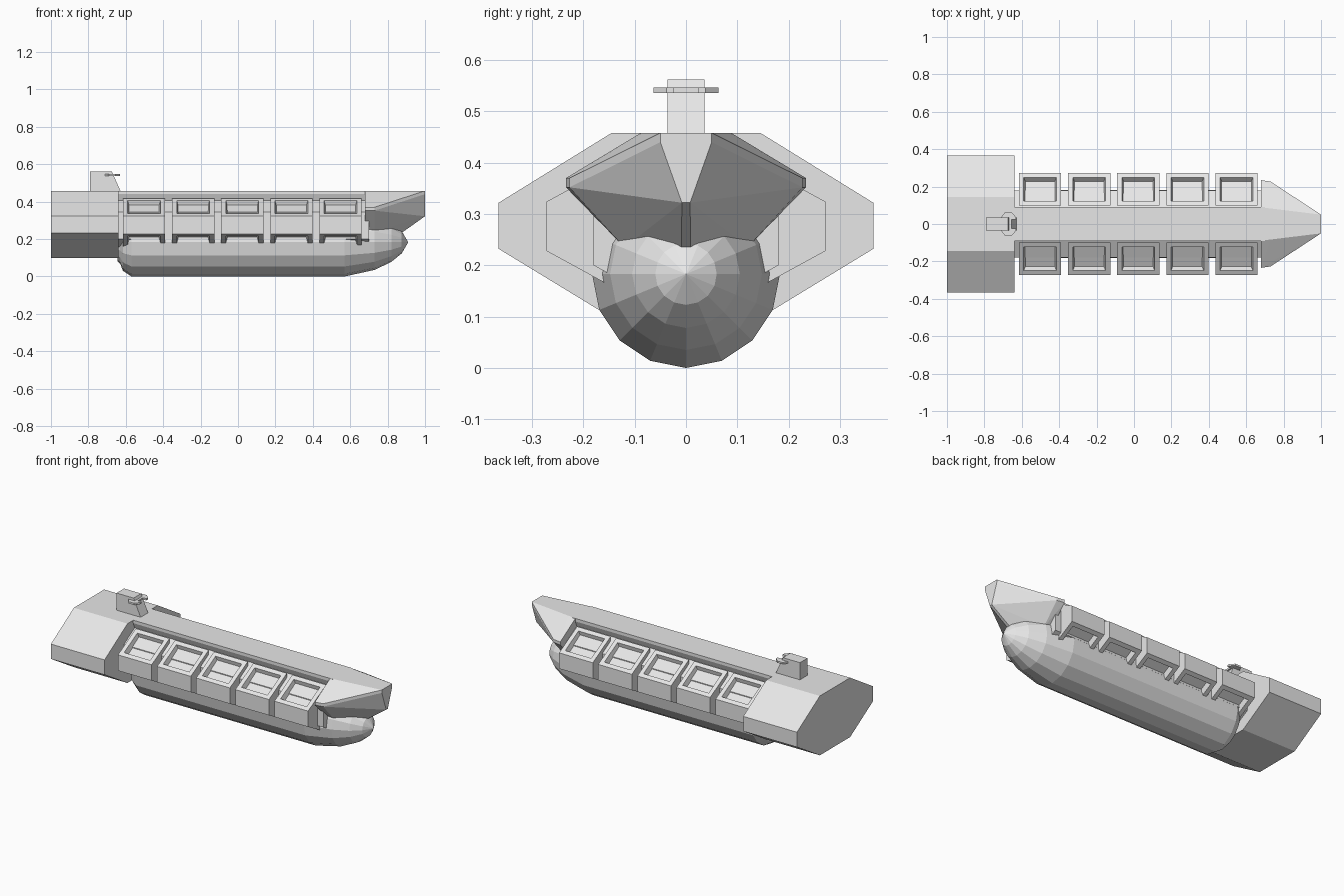
import bpy, bmesh, math
from mathutils import Vector

cube = bpy.data.objects.get("Cube")
if cube:
    bpy.data.objects.remove(cube, do_unlink=True)

grey = bpy.data.materials.new("hull_grey")
grey.use_nodes = True
COLOUR = (0.8, 0.8, 0.8, 1)
grey.diffuse_color = COLOUR
grey.node_tree.nodes["Principled BSDF"].inputs["Base Color"].default_value = COLOUR


def finish(name, bm):
    """Turn a bmesh into a flat shaded grey object."""
    bmesh.ops.recalc_face_normals(bm, faces=bm.faces[:])
    mesh = bpy.data.meshes.new(name)
    bm.to_mesh(mesh)
    bm.free()
    mesh.materials.append(grey)
    obj = bpy.data.objects.new(name, mesh)
    bpy.context.collection.objects.link(obj)
    return obj


def mirrored(half):
    """Close a right-hand half outline across the centre plane."""
    return half + [(-y, z) for y, z in reversed(half)]


def loft(sections):
    """Skin between equal rings of points and cap both ends."""
    bm = bmesh.new()
    rings = [[bm.verts.new(p) for p in s] for s in sections]
    for a, b in zip(rings, rings[1:]):
        for i in range(len(a)):
            j = (i + 1) % len(a)
            bm.faces.new((a[i], a[j], b[j], b[i]))
    bm.faces.new(rings[0])
    bm.faces.new(rings[-1])
    return bm


def beam(x0, x1, outline):
    """Prism along x from a (y, z) outline."""
    return loft([[(x, y, z) for y, z in outline] for x in (x0, x1)])


# Stern block
finish("stern_block", beam(-1, -0.64, mirrored(
    [(0.145, 0.458), (0.365, 0.322), (0.365, 0.232), (0.145, 0.098)])))

# Overhanging spine and the core behind the cargo modules
finish("spine", beam(-0.65, 0.7, mirrored(
    [(0.09, 0.458), (0.09, 0.44), (0.05, 0.34)])))
finish("core", beam(-0.65, 0.7, mirrored(
    [(0.07, 0.41), (0.18, 0.345), (0.18, 0.2), (0.09, 0.15)])))

# Lower pod with a pointed nose
RADIUS = 0.183
pod_profile = [(-0.645, 0.10), (-0.63, 0.115), (-0.615, 0.153), (-0.57, RADIUS),
               (0.57, RADIUS), (0.73, 0.148), (0.82, 0.105), (0.875, 0.06), (0.91, 0.0005)]
SIDES = 16
angles = [math.tau * i / SIDES for i in range(SIDES)]
finish("lower_pod", loft([[(x, r * math.sin(a), RADIUS - r * math.cos(a)) for a in angles]
                          for x, r in pod_profile]))

# Wedge bow
bow_sections = {
    0.68: [(0.088, 0.458), (0.234, 0.37), (0.234, 0.352), (0.12, 0.235), (0.01, 0.13)],
    0.73: [(0.083, 0.458), (0.227, 0.37), (0.227, 0.352), (0.12, 0.235), (0.01, 0.13)],
    1.0: [(0.05, 0.458), (0.05, 0.44), (0.008, 0.322)],
}
bm = bmesh.new()
for x, half in bow_sections.items():
    for y, z in mirrored(half):
        bm.verts.new((x, y, z))
bmesh.ops.convex_hull(bm, input=bm.verts[:])
bmesh.ops.dissolve_limit(bm, angle_limit=0.01, verts=bm.verts[:], edges=bm.edges[:])
finish("bow", bm)

# Cargo modules with recessed panels on the upper and lower slopes
module_outline = [(0.10, 0.418), (0.272, 0.324), (0.272, 0.228), (0.10, 0.134)]
for side, label in ((1, "left"), (-1, "right")):
    for n in range(5):
        x = -0.502 + 0.2625 * n
        bm = beam(x - 0.113, x + 0.113, [(side * y, z) for y, z in module_outline])
        bmesh.ops.recalc_face_normals(bm, faces=bm.faces[:])
        slopes = [f for f in bm.faces if abs(f.normal.z) > 0.5]
        bmesh.ops.inset_individual(bm, faces=slopes, thickness=0.036)
        bmesh.ops.inset_individual(bm, faces=slopes, thickness=0.012, depth=-0.03)
        finish(f"{label}_module_{n + 1}", bm)

# Bridge tower with a sloping front
tower = [(-0.79, 0.45), (-0.79, 0.562), (-0.675, 0.562), (-0.625, 0.45)]
finish("bridge_tower", loft([[(x, y, z) for x, z in tower] for y in (-0.036, 0.036)]))

# Notched platform around the bridge
half_plate = [(-0.715, 0.03), (-0.69, 0.063), (-0.655, 0.063), (-0.632, 0.038),
              (-0.632, 0.024), (-0.655, 0.024)]
plate = half_plate + [(x, -y) for x, y in reversed(half_plate)]
finish("bridge_platform", loft([[(x, y, z) for x, y in plate] for z in (0.536, 0.547)]))
